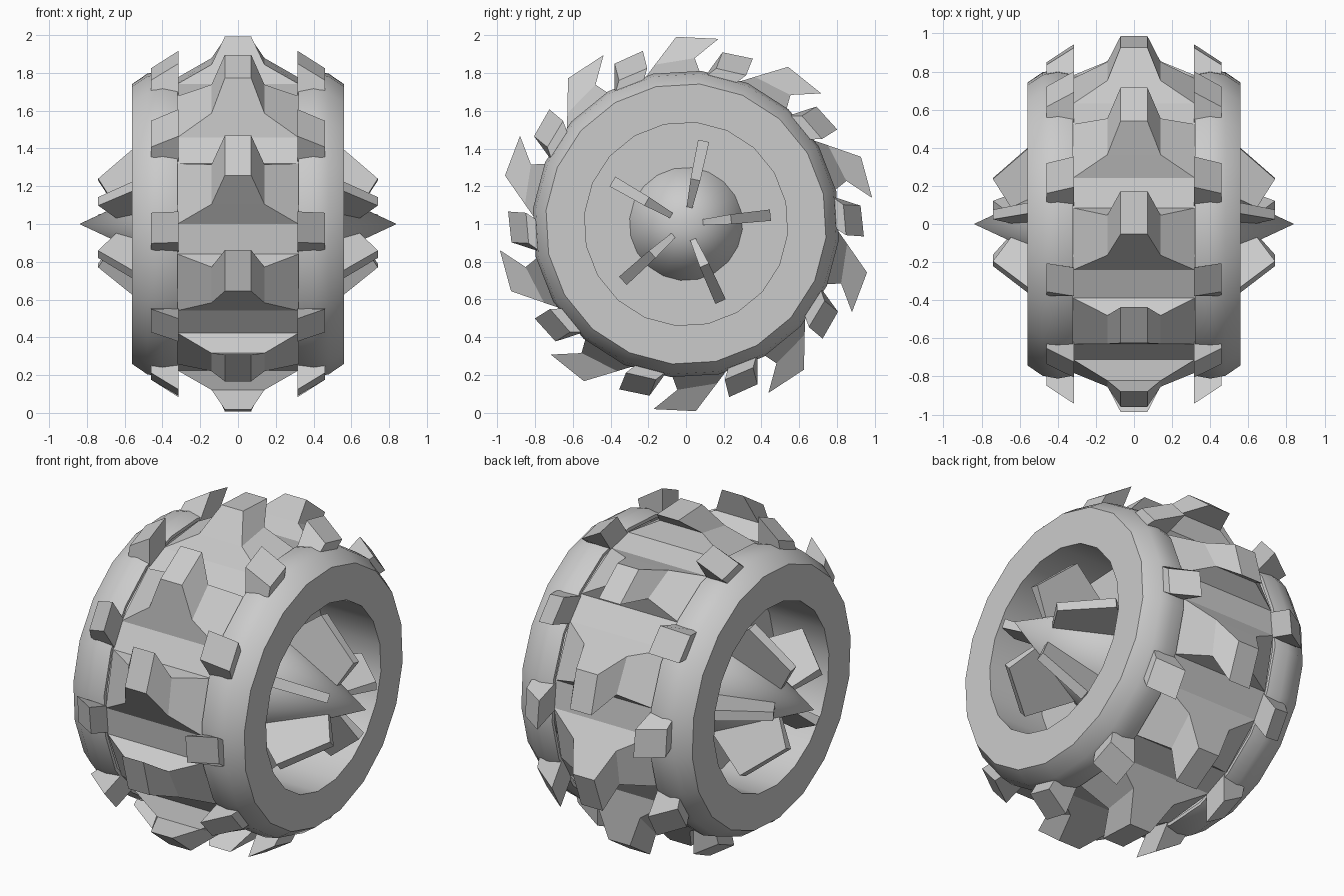
import bpy, bmesh
from math import radians, sin, cos

cube = bpy.data.objects.get("Cube")
if cube:
    bpy.data.objects.remove(cube, do_unlink=True)

grey = bpy.data.materials.new("plain grey")
grey.use_nodes = True
colour = (0.6, 0.6, 0.6, 1)
grey.diffuse_color = colour
grey.node_tree.nodes["Principled BSDF"].inputs["Base Color"].default_value = colour

LUGS = 10
STEP = 360 / LUGS
BASE = 0.78          # tread floor radius
EDGE = 0.32          # half width of the tread


def polar(x, r, deg):
    """Point on the wheel: axis along x, angle from +y towards +z."""
    return (x, r * cos(radians(deg)), 1 + r * sin(radians(deg)))


def finish(name, bm, smooth=False):
    bmesh.ops.remove_doubles(bm, verts=bm.verts, dist=0.0005)
    bmesh.ops.recalc_face_normals(bm, faces=bm.faces)
    me = bpy.data.meshes.new(name)
    bm.to_mesh(me)
    bm.free()
    me.materials.append(grey)
    ob = bpy.data.objects.new(name, me)
    bpy.context.collection.objects.link(ob)
    if smooth:
        bpy.ops.object.select_all(action='DESELECT')
        ob.select_set(True)
        bpy.context.view_layer.objects.active = ob
        bpy.ops.object.shade_smooth_by_angle(angle=radians(32))
    return ob


def sweep(bm, profile, angles):
    """Revolve an (x, radius) profile through the given angles."""
    rings = [[bm.verts.new(polar(x, r, a)) for x, r in profile] for a in angles]
    for i, ring in enumerate(rings):
        nxt = rings[(i + 1) % len(rings)]
        for j in range(len(profile) - 1):
            bm.faces.new((ring[j], nxt[j], nxt[j + 1], ring[j + 1]))


def solid(bm, points, faces):
    vs = [bm.verts.new(p) for p in points]
    for f in faces:
        bm.faces.new([vs[i] for i in f])


BOX = [(0, 1, 2, 3), (7, 6, 5, 4), (0, 4, 5, 1),
       (1, 5, 6, 2), (2, 6, 7, 3), (3, 7, 4, 0)]
SIDES = ((1, "left"), (-1, "right"))
round_angles = [12.3 + 18 * i for i in range(20)]

# Tread drum, faceted to match the lug spacing
bm = bmesh.new()
tread_angles = [a + STEP * i for i in range(LUGS) for a in (72, 83.8)]
sweep(bm, [(-EDGE, BASE), (EDGE, BASE)], tread_angles)
finish("tread_drum", bm)

# Swept-back centre lugs with a raised hooked ridge
bm = bmesh.new()
for i in range(LUGS):
    t = STEP * i
    half = [(EDGE, BASE, 108), (0.14, 0.86, 101), (0.07, 0.993, 93),
            (0.07, 0.996, 80), (0.14, 0.88, 87), (EDGE, BASE, 83.8)]
    pts = [polar(s * x, r, a + t) for s in (1, -1) for x, r, a in half]
    solid(bm, pts, [
        (0, 6, 7, 1), (1, 7, 8, 2),          # leading ramp
        (2, 8, 9, 3),                        # ridge top
        (3, 9, 10, 4), (4, 10, 11, 5),       # trailing hook
        (0, 1, 4, 5), (1, 2, 3, 4),          # one flank
        (6, 11, 10, 7), (7, 10, 9, 8),       # other flank
        (0, 5, 11, 6)])
finish("centre_lugs", bm)

for s, side in SIDES:
    # Rounded shoulder, flat sidewall and recessed hub
    bm = bmesh.new()
    shell = [(EDGE, BASE), (EDGE, 0.80), (0.40, 0.815), (0.48, 0.80),
             (0.56, 0.745), (0.56, 0.54), (0.20, 0.54), (0.20, 0.28)]
    sweep(bm, [(s * x, r) for x, r in shell], round_angles)
    finish(side + "_tyre_wall", bm, True)

    # Pointed hub spike
    bm = bmesh.new()
    sweep(bm, [(s * 0.20, 0.30), (s * 0.84, 0.0)], round_angles)
    finish(side + "_hub_spike", bm, True)

    # Wedge lugs on the shoulder
    bm = bmesh.new()
    for i in range(LUGS):
        t = STEP * i
        inner = [(BASE, 83), (BASE, 71), (0.945, 68), (0.93, 78)]
        outer = [(BASE, 83), (BASE, 71), (0.85, 68), (0.84, 79)]
        pts = [polar(s * x, r, a + t) for x, prof in ((0.315, inner), (0.46, outer))
               for r, a in prof]
        solid(bm, pts, BOX)
    finish(side + "_shoulder_lugs", bm)

    # Five tapered blades around the spike
    bm = bmesh.new()
    blade = [(0.64, 0.08, 0.015), (0.74, 0.24, 0.026),
             (0.50, 0.45, 0.03), (0.25, 0.26, 0.026)]
    for i in range(5):
        a = radians(78 + 72 * i)
        pts = []
        for k in (-1, 1):
            for x, r, w in blade:
                pts.append((s * x, r * cos(a) - k * w * sin(a),
                            1 + r * sin(a) + k * w * cos(a)))
        solid(bm, pts, BOX)
    finish(side + "_hub_blades", bm)
